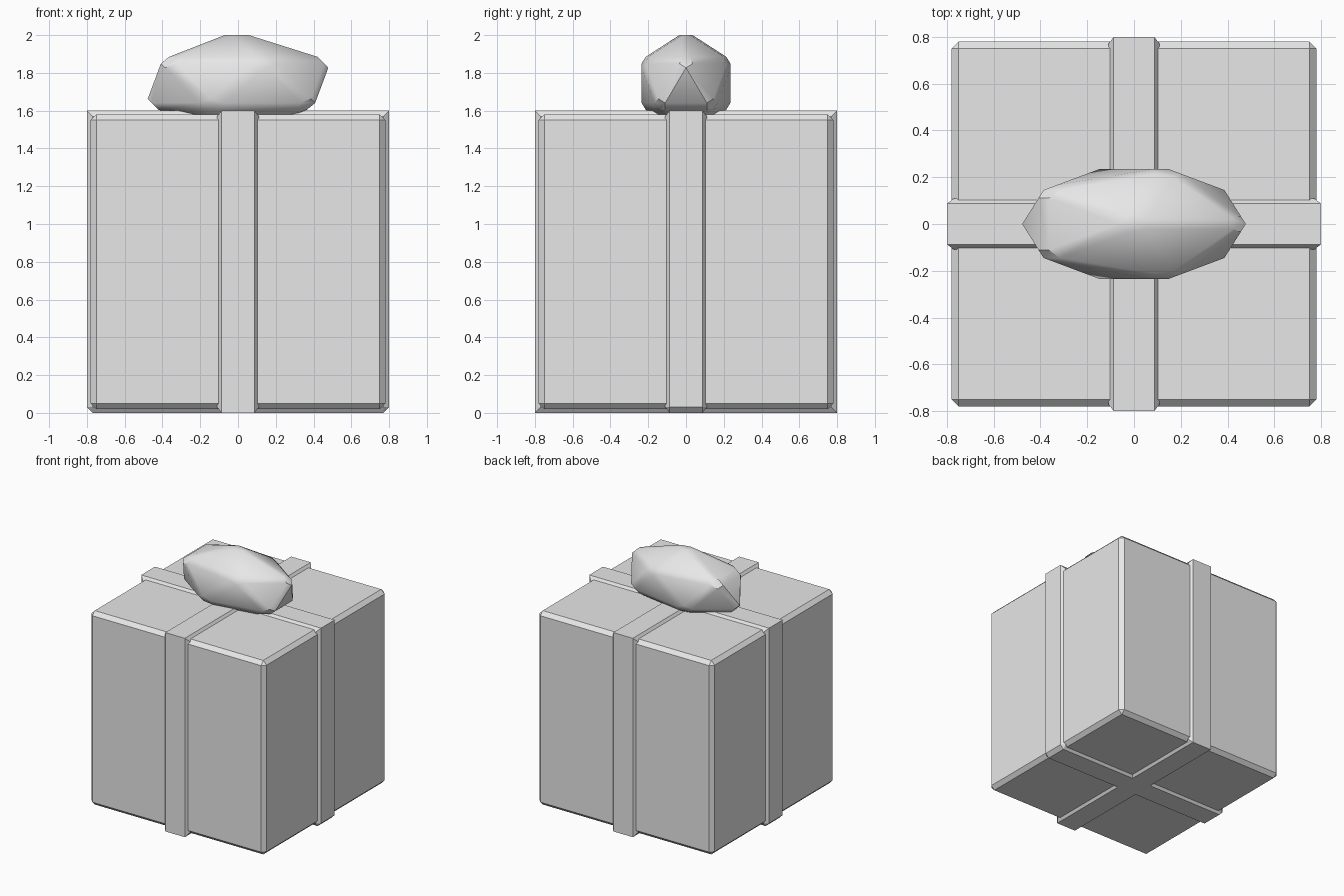
import bpy, bmesh, math
from mathutils import Matrix, Vector

if "Cube" in bpy.data.objects:
    bpy.data.objects.remove(bpy.data.objects["Cube"])

grey = bpy.data.materials.new("plain_grey")
grey.diffuse_color = (0.8, 0.8, 0.8, 1)
grey.use_nodes = True
grey.node_tree.nodes["Principled BSDF"].inputs["Base Color"].default_value = grey.diffuse_color


def finish(bm, name):
    """Turn a bmesh into a named object with smooth shading kept sharp at corners."""
    bmesh.ops.recalc_face_normals(bm, faces=bm.faces)
    mesh = bpy.data.meshes.new(name)
    bm.to_mesh(mesh)
    bm.free()
    mesh.materials.append(grey)
    obj = bpy.data.objects.new(name, mesh)
    bpy.context.collection.objects.link(obj)
    bpy.ops.object.select_all(action='DESELECT')
    obj.select_set(True)
    bpy.context.view_layer.objects.active = obj
    bpy.ops.object.shade_smooth_by_angle(angle=math.radians(30))
    return obj


def bevel(bm, width):
    bmesh.ops.bevel(bm, geom=bm.edges[:], offset=width, segments=1,
                    profile=0.5, affect='EDGES')


def ribbon(name, turn, cut):
    """Band wrapped round the box: flat outer strip with flared edges."""
    bm = bmesh.new()
    rings = []
    for x, inset in ((-0.11, 0.03), (-0.087, 0), (0.087, 0), (0.11, 0.03)):
        r = 0.8 - inset
        c = max(cut - inset, 0)
        lo, hi = inset, 1.6 - inset
        if c > 0:
            loop = [(-r + c, lo), (r - c, lo), (r, lo + c), (r, hi), (-r, hi), (-r, lo + c)]
        elif cut:
            # the cut corner closes to a point on the flared rim
            loop = [(-r, lo), (r, lo), (r, lo), (r, hi), (-r, hi), (-r, lo)]
        else:
            loop = [(-r, lo), (r, lo), (r, hi), (-r, hi)]
        rings.append([bm.verts.new((x, y, z)) for y, z in loop])
    for a, b in zip(rings, rings[1:]):
        for i in range(len(a)):
            j = (i + 1) % len(a)
            bm.faces.new((a[i], a[j], b[j], b[i]))
    bm.faces.new(rings[0])
    bm.faces.new(rings[-1])
    bmesh.ops.remove_doubles(bm, verts=bm.verts, dist=0.0005)
    bmesh.ops.rotate(bm, verts=bm.verts, matrix=Matrix.Rotation(turn, 3, 'Z'))
    return finish(bm, name)


# gift box with chamfered edges
bm = bmesh.new()
bmesh.ops.create_cube(bm, size=1.56)
bevel(bm, 0.03)
bmesh.ops.translate(bm, verts=bm.verts, vec=(0, 0, 0.8))
finish(bm, "gift_box")

# two crossing ribbons
ribbon("front_back_ribbon", 0, 0)
ribbon("side_ribbon", math.pi / 2, 0.03)

# faceted bow: softened icosahedron stretched to size
bm = bmesh.new()
bmesh.ops.create_icosphere(bm, subdivisions=1, radius=1)
bevel(bm, 0.08)
half = Vector((0.478, 0.235, 0.255))
size = [max(abs(v.co[i]) for v in bm.verts) for i in range(3)]
for v in bm.verts:
    v.co = Vector([v.co[i] * half[i] / size[i] for i in range(3)])
bmesh.ops.translate(bm, verts=bm.verts, vec=(0, 0, 1.745))
finish(bm, "bow")
